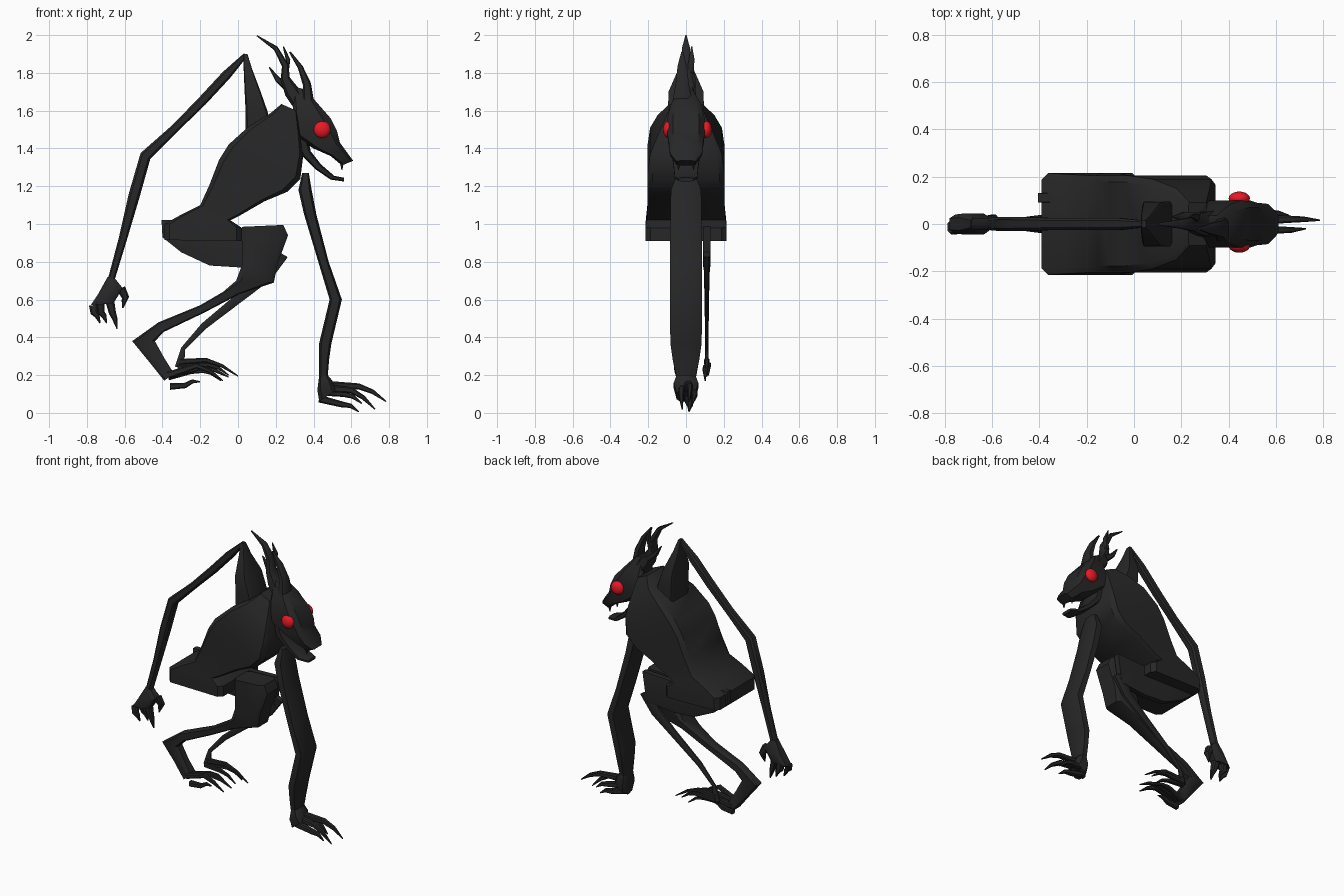
import bpy, bmesh, math
from mathutils import Vector


def material(name, rgb):
    m = bpy.data.materials.new(name)
    m.diffuse_color = (*rgb, 1)
    return m


DARK = material("dark_hide", (0.02, 0.02, 0.02))
RED = material("red_eye", (0.8, 0.01, 0.02))


def finish(ob, mat, angle=40):
    ob.data.materials.append(mat)
    bpy.ops.object.select_all(action='DESELECT')
    ob.select_set(True)
    bpy.context.view_layer.objects.active = ob
    bpy.ops.object.shade_smooth_by_angle(angle=math.radians(angle))


def loft(name, rungs, k=0.6):
    """Skin eight-sided sections; rung = x1, z1, x2, z2, y centre, y half-width."""
    bm = bmesh.new()
    rings = []
    shape = [(1, k), (k, 1), (-k, 1), (-1, k), (-1, -k), (-k, -1), (k, -1), (1, -k)]
    for x1, z1, x2, z2, y, h in rungs:
        c = Vector(((x1 + x2) / 2, y, (z1 + z2) / 2))
        u = Vector(((x2 - x1) / 2, 0, (z2 - z1) / 2))
        rings.append([bm.verts.new(c + u * a + Vector((0, h * b, 0))) for a, b in shape])
    for r, s in zip(rings, rings[1:]):
        for i in range(8):
            j = (i + 1) % 8
            bm.faces.new((r[i], r[j], s[j], s[i]))
    bm.faces.new(rings[0])
    bm.faces.new(rings[-1])
    bmesh.ops.recalc_face_normals(bm, faces=bm.faces)
    me = bpy.data.meshes.new(name)
    bm.to_mesh(me)
    bm.free()
    ob = bpy.data.objects.new(name, me)
    bpy.context.collection.objects.link(ob)
    finish(ob, DARK)


def limb(name, pts, k=0.6):
    """Loft along a path; point = x, y, z, in-plane radius, y half-width."""
    rungs = []
    for i, (x, y, z, r, h) in enumerate(pts):
        a, b = pts[max(i - 1, 0)], pts[min(i + 1, len(pts) - 1)]
        d = Vector((b[0] - a[0], b[2] - a[2])).normalized()
        rungs.append((x + d.y * r, z - d.x * r, x - d.y * r, z + d.x * r, y, h))
    loft(name, rungs, k)


def claws(name, y0, size, digits):
    """Curved tapering digits; each = base xz, middle xz, tip xz, y spread."""
    for i, (a, b, m, n, p, q, s) in enumerate(digits):
        limb(f"{name}_{i + 1}", [(a, y0 + s * .5, b, size, size),
                                 (m, y0 + s, n, size * .8, size * .8),
                                 ((m + p) / 2, y0 + s, (n + q) / 2 + .012, size * .6, size * .6),
                                 (p, y0 + s * .8, q, .003, .003)])


# Hunched torso and pelvis
loft("torso", [(-.39, .915, .02, .91, 0, .215), (-.39, 1, .02, .98, 0, .215),
               (-.3, 1.05, -.04, 1.02, 0, .21), (-.2, 1.1, .01, 1.045, 0, .205),
               (-.15, 1.21, .14, 1.12, 0, .205), (-.1, 1.34, .26, 1.17, 0, .205),
               (-.05, 1.42, .33, 1.24, 0, .205), (.06, 1.52, .345, 1.36, 0, .19),
               (.17, 1.585, .33, 1.46, 0, .15), (.23, 1.635, .31, 1.6, 0, .09)], .87)
# Shoulder spike
loft("shoulder_spike", [(.04, 1.48, .17, 1.54, 0, .095), (.04, 1.6, .155, 1.6, 0, .095),
                        (.035, 1.7, .12, 1.7, 0, .093), (.03, 1.82, .075, 1.82, 0, .04),
                        (.03, 1.9, .05, 1.9, 0, .015)], .85)

# Raised rear arm and hand
limb("rear_arm", [(.04, 0, 1.895, .012, .015), (-.06, 0, 1.79, .025, .025),
                  (-.19, 0, 1.65, .025, .025), (-.33, 0, 1.51, .022, .025),
                  (-.49, 0, 1.36, .03, .03), (-.55, 0, 1.15, .03, .03),
                  (-.61, 0, .92, .022, .025), (-.67, 0, .71, .018, .025)])
loft("rear_hand", [(-.69, .72, -.65, .71, 0, .025), (-.74, .63, -.61, .66, 0, .045),
                   (-.78, .57, -.66, .58, 0, .04)])
claws("rear_finger", 0, .024, [(-.765, .57, -.762, .53, -.73, .475, -.025),
                               (-.73, .58, -.725, .53, -.695, .475, .02),
                               (-.68, .6, -.665, .53, -.64, .445, 0),
                               (-.62, .66, -.595, .61, -.61, .555, .02)])

# Supporting front arm and hand
loft("front_arm", [(.34, 1.27, .375, 1.27, 0, .045), (.32, 1.18, .39, 1.18, 0, .08),
                   (.35, 1.05, .415, 1.05, 0, .083), (.425, .8, .48, .8, 0, .085),
                   (.485, .6, .55, .6, 0, .085), (.43, .37, .495, .37, 0, .083),
                   (.43, .28, .482, .28, 0, .07), (.43, .17, .475, .19, 0, .05)], .65)
loft("front_hand", [(.43, .2, .475, .2, 0, .05), (.42, .12, .5, .17, 0, .065),
                    (.43, .06, .52, .12, 0, .05)])
claws("front_finger", 0, .02, [(.47, .15, .64, .14, .785, .06, .02),
                               (.47, .13, .6, .12, .725, .02, -.025),
                               (.47, .11, .56, .1, .655, .05, .045),
                               (.43, .075, .55, .045, .64, .006, .02)])

# Near leg, thick thigh narrowing to the backward heel
loft("near_leg", [(.02, .985, .24, .995, 0, .08), (.02, .92, .265, .94, 0, .08),
                  (.02, .78, .21, .79, 0, .08), (-.01, .7, .19, .69, 0, .07),
                  (-.08, .64, .01, .63, 0, .05), (-.2, .57, -.18, .53, 0, .035),
                  (-.42, .48, -.39, .43, 0, .03), (-.56, .38, -.44, .38, 0, .03),
                  (-.47, .27, -.39, .29, 0, .03), (-.39, .17, -.34, .21, 0, .04)], .75)
claws("near_toe", 0, .018, [(-.37, .2, -.22, .25, -.08, .17, -.05),
                            (-.37, .2, -.2, .24, -.05, .19, 0),
                            (-.37, .19, -.25, .22, -.12, .2, .045),
                            (-.36, .14, -.28, .145, -.2, .165, 0)])

# Far leg, a thin slab
loft("far_thigh", [(-.4, .93, -.405, 1.02, .11, .02), (-.3, .85, -.3, 1.02, .11, .02),
                   (-.15, .78, -.15, 1, .11, .02), (.01, .77, .02, .98, .11, .02),
                   (.21, .79, .24, .99, .11, .02)], .9)
limb("far_shin", [(.22, .11, .85, .05, .018), (.15, .11, .73, .035, .015),
                  (.02, .11, .62, .025, .012), (-.18, .11, .46, .018, .01),
                  (-.29, .11, .34, .012, .008), (-.31, .11, .24, .025, .012)])
claws("far_toe", .11, .015, [(-.31, .27, -.17, .28, 0, .195, 0),
                             (-.31, .25, -.16, .255, -.05, .2, .01),
                             (-.32, .24, -.2, .23, -.09, .17, -.01)])

# Head, jaw and fangs
loft("head", [(.29, 1.73, .36, 1.71, 0, .035), (.29, 1.6, .42, 1.64, 0, .08),
              (.22, 1.53, .49, 1.56, 0, .1), (.29, 1.47, .525, 1.49, 0, .1),
              (.4, 1.4, .54, 1.43, 0, .09), (.49, 1.36, .58, 1.375, 0, .085),
              (.55, 1.31, .61, 1.335, 0, .05)], .7)
loft("lower_jaw", [(.28, 1.49, .37, 1.46, 0, .08), (.34, 1.36, .385, 1.385, 0, .075),
                   (.41, 1.29, .44, 1.315, 0, .065), (.49, 1.235, .51, 1.255, 0, .06),
                   (.56, 1.225, .562, 1.245, 0, .04)])
for side in (-1, 1):
    limb(f"fang_{side}", [(.55, .04 * side, 1.34, .014, .012), (.55, .04 * side, 1.285, .002, .002)])
    # Bulging eyes
    bpy.ops.mesh.primitive_uv_sphere_add(segments=20, ring_count=12, radius=.045,
                                         location=(.445, .1 * side + .008, 1.5))
    eye = bpy.context.object
    eye.name = f"eye_{side}"
    eye.scale.y = .65
    finish(eye, RED)

# Branching horns
limb("main_horn", [(.34, 0, 1.62, .04, .06), (.285, 0, 1.7, .04, .05), (.25, 0, 1.77, .025, .035),
                   (.25, 0, 1.84, .018, .03), (.2, 0, 1.93, .013, .02), (.1, 0, 1.997, .003, .004)])
limb("front_horn", [(.37, -.02, 1.66, .03, .05), (.365, -.02, 1.74, .022, .035),
                    (.33, -.02, 1.83, .014, .025), (.275, -.02, 1.91, .005, .005)])
limb("rear_branch", [(.27, .02, 1.72, .025, .03), (.21, .03, 1.765, .015, .02),
                     (.165, .03, 1.83, .003, .003)])
limb("upper_branch", [(.25, .02, 1.8, .018, .02), (.265, .03, 1.87, .012, .015),
                      (.24, .03, 1.94, .003, .003)])
